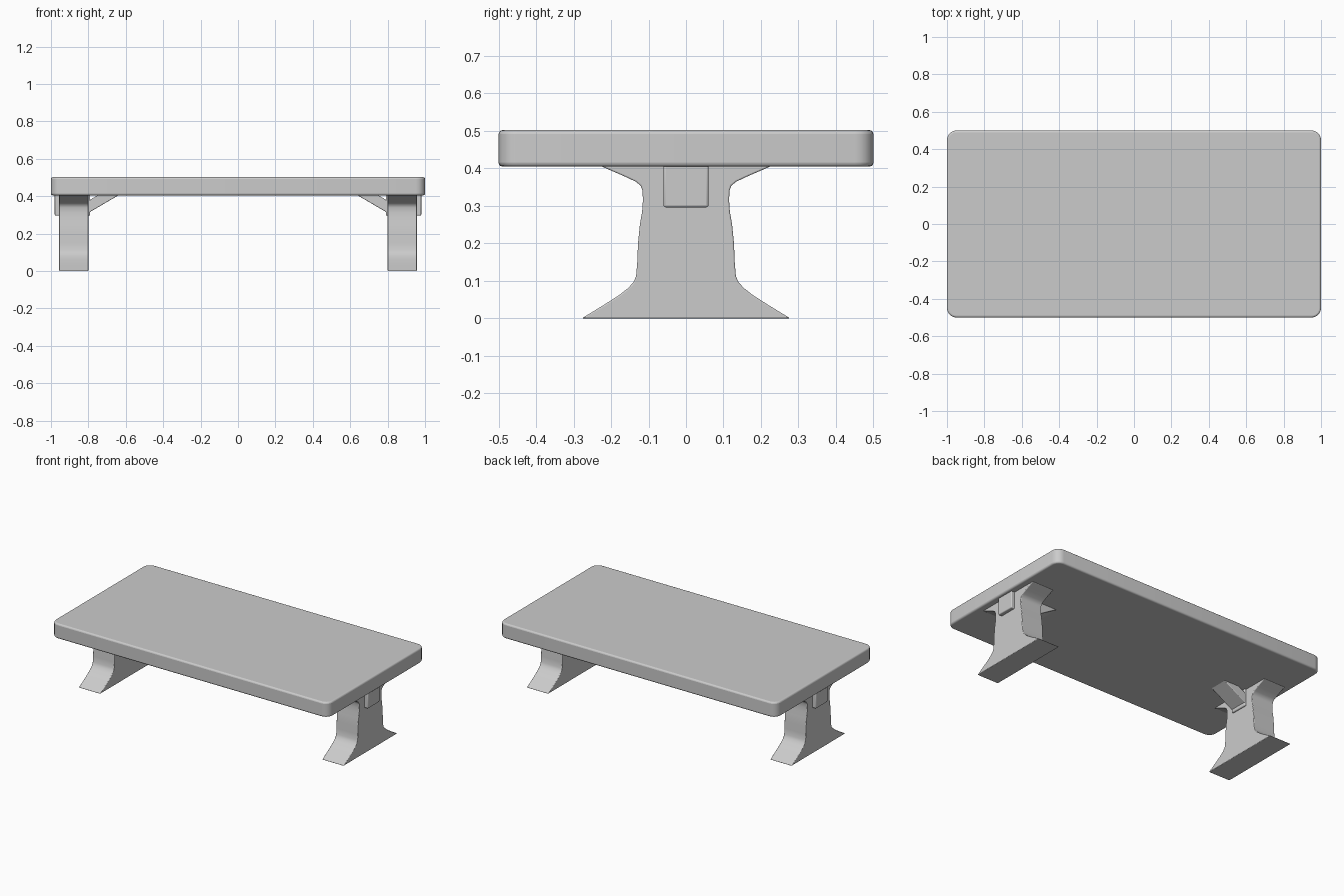
import bpy, bmesh

if "Cube" in bpy.data.objects:
    bpy.data.objects.remove(bpy.data.objects["Cube"])


def finish(name, bm, bevel, mirror=True):
    """Turn a bmesh into an object with softened edges, optionally mirrored in x."""
    bmesh.ops.recalc_face_normals(bm, faces=bm.faces[:])
    mesh = bpy.data.meshes.new(name)
    bm.to_mesh(mesh)
    bm.free()
    ob = bpy.data.objects.new(name, mesh)
    bpy.context.collection.objects.link(ob)
    bpy.context.view_layer.objects.active = ob
    bpy.ops.object.select_all(action='DESELECT')
    ob.select_set(True)
    mod = ob.modifiers.new("soft_edges", 'BEVEL')
    mod.width, mod.segments = bevel, 3
    mod.limit_method, mod.angle_limit = 'ANGLE', 0.7
    if mirror:
        ob.modifiers.new("other_end", 'MIRROR').use_axis[0] = True
    bpy.ops.object.shade_smooth_by_angle(angle=0.6)
    return ob


def prism(bm, points, offset):
    """Extrude a closed outline of 3D points by an offset."""
    face = bm.faces.new([bm.verts.new(p) for p in points])
    new = bmesh.ops.extrude_face_region(bm, geom=[face])["geom"]
    bmesh.ops.translate(bm, vec=offset,
                        verts=[v for v in new if isinstance(v, bmesh.types.BMVert)])
    return bm


def box(x0, x1, y, z0, z1):
    return prism(bmesh.new(), [(x0, -y, z0), (x1, -y, z0), (x1, y, z0), (x0, y, z0)],
                 (0, 0, z1 - z0))


# tabletop with rounded corners
bm = box(-1, 1, 0.5, 0.405, 0.502)
upright = [e for e in bm.edges if abs(e.verts[0].co.z - e.verts[1].co.z) > 0.01]
bmesh.ops.bevel(bm, geom=upright, offset=0.05, segments=5, profile=0.5, affect='EDGES')
finish("tabletop", bm, 0.01, mirror=False)

# flared legs
half = [(0.278, 0), (0.225, 0.032), (0.178, 0.062), (0.155, 0.08), (0.14, 0.096),
        (0.133, 0.113), (0.13, 0.15), (0.128, 0.2), (0.123, 0.25), (0.117, 0.285),
        (0.115, 0.315), (0.116, 0.34), (0.121, 0.354), (0.135, 0.365),
        (0.165, 0.379), (0.225, 0.405), (0.225, 0.415)]
outline = half + [(-y, z) for y, z in reversed(half)]
finish("leg", prism(bmesh.new(), [(0.8, y, z) for y, z in outline], (0.156, 0, 0)), 0.004)

# block passing through the head of each leg
finish("through_block", box(0.79, 0.98, 0.06, 0.296, 0.42), 0.006)

# slanted braces under the top
brace = [(0.82, 0.299), (0.82, 0.364), (0.733, 0.415), (0.622, 0.415)]
finish("brace", prism(bmesh.new(), [(x, -0.06, z) for x, z in brace], (0, 0.12, 0)), 0.004)
